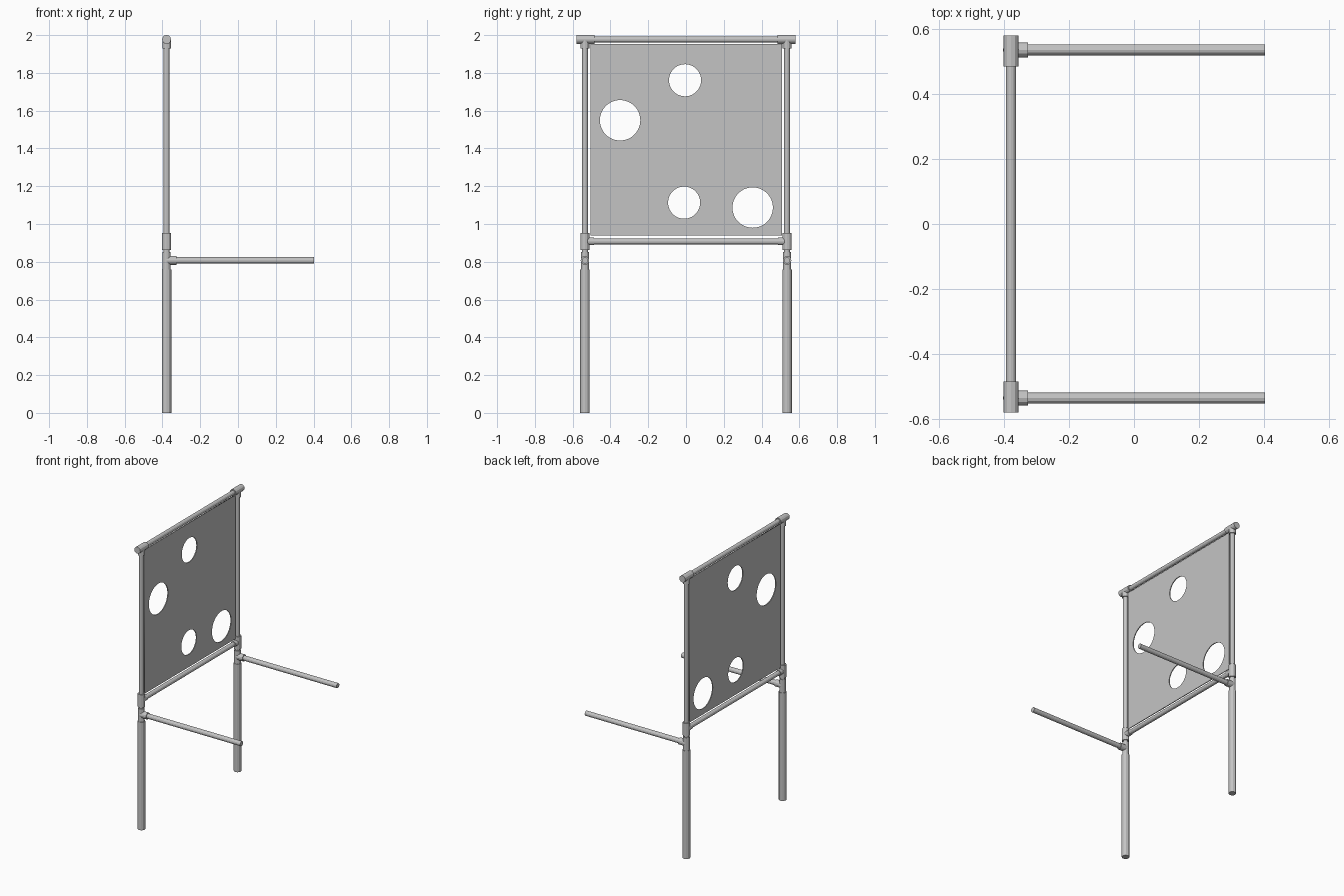
import bpy
import math
from mathutils import Vector

if "Cube" in bpy.data.objects:
    bpy.data.objects.remove(bpy.data.objects["Cube"])

X = -0.378        # plane of the upright frame
Y = 0.535         # half spacing of the two uprights
Z_TOP, Z_LOW, Z_ARM = 1.977, 0.908, 0.807

grey = bpy.data.materials.new("grey metal")
grey.diffuse_color = (0.55, 0.55, 0.55, 1)
grey.use_nodes = True
grey.node_tree.nodes["Principled BSDF"].inputs["Base Color"].default_value = grey.diffuse_color


def pipe(name, a, b, radius, sides=12):
    """Straight capped pipe from a to b."""
    a, b = Vector(a), Vector(b)
    d = b - a
    bpy.ops.mesh.primitive_cylinder_add(vertices=sides, radius=radius, depth=d.length,
                                        location=(a + b) / 2)
    ob = bpy.context.object
    ob.rotation_euler = d.to_track_quat('Z', 'Y').to_euler()
    ob.name = name
    ob.data.materials.append(grey)
    return ob


for s, side in ((-1, "left"), (1, "right")):
    y = s * Y
    # thick leg and slimmer upright
    pipe(f"{side}_leg", (X, y, 0), (X, y, 0.76), 0.025)
    pipe(f"{side}_upright", (X, y, 0.755), (X, y, Z_TOP), 0.016)
    # arm joint with its collar, and the arm
    pipe(f"{side}_arm_joint", (X, y, 0.758), (X, y, 0.852), 0.0215)
    pipe(f"{side}_arm_collar", (X, y, Z_ARM), (-0.326, y, Z_ARM), 0.023)
    pipe(f"{side}_arm", (-0.34, y, Z_ARM), (0.403, y, Z_ARM), 0.017)
    # tee holding the lower rail
    pipe(f"{side}_lower_tee", (X, y, 0.862), (X, y, 0.953), 0.024)
    pipe(f"{side}_lower_tee_stem", (X, y, Z_LOW), (X, s * 0.487, Z_LOW), 0.02)
    # tee holding the top rail
    pipe(f"{side}_top_tee", (X, s * 0.484, Z_TOP), (X, s * 0.58, Z_TOP), 0.0235)
    pipe(f"{side}_top_tee_stem", (X, y, Z_TOP), (X, y, 1.93), 0.023)

# horizontal rails
pipe("top_rail", (X, -0.5, Z_TOP), (X, 0.5, Z_TOP), 0.016)
pipe("lower_rail", (X, -0.5, Z_LOW), (X, 0.5, Z_LOW), 0.016)

# target panel with four round holes, as a filled outline
outline = bpy.data.curves.new("panel", 'CURVE')
outline.dimensions = '2D'
outline.fill_mode = 'BOTH'
outline.extrude = 0.003


def loop(points):
    sp = outline.splines.new('POLY')
    sp.points.add(len(points) - 1)
    for p, (u, v) in zip(sp.points, points):
        p.co = (u, v, 0, 1)
    sp.use_cyclic_u = True


loop([(-0.505, 0.939), (0.507, 0.939), (0.507, 1.952), (-0.505, 1.952)])
for u, v, r in ((-0.005, 1.761, 0.085), (-0.349, 1.549, 0.107),
                (-0.01, 1.113, 0.085), (0.353, 1.087, 0.107)):
    loop([(u + r * math.cos(math.tau * i / 48), v + r * math.sin(math.tau * i / 48))
          for i in range(48)])

panel = bpy.data.objects.new("panel", outline)
bpy.context.collection.objects.link(panel)
panel.location.x = X
panel.rotation_euler = (math.pi / 2, 0, math.pi / 2)
outline.materials.append(grey)
bpy.ops.object.select_all(action='DESELECT')
panel.select_set(True)
bpy.context.view_layer.objects.active = panel
bpy.ops.object.convert(target='MESH')
